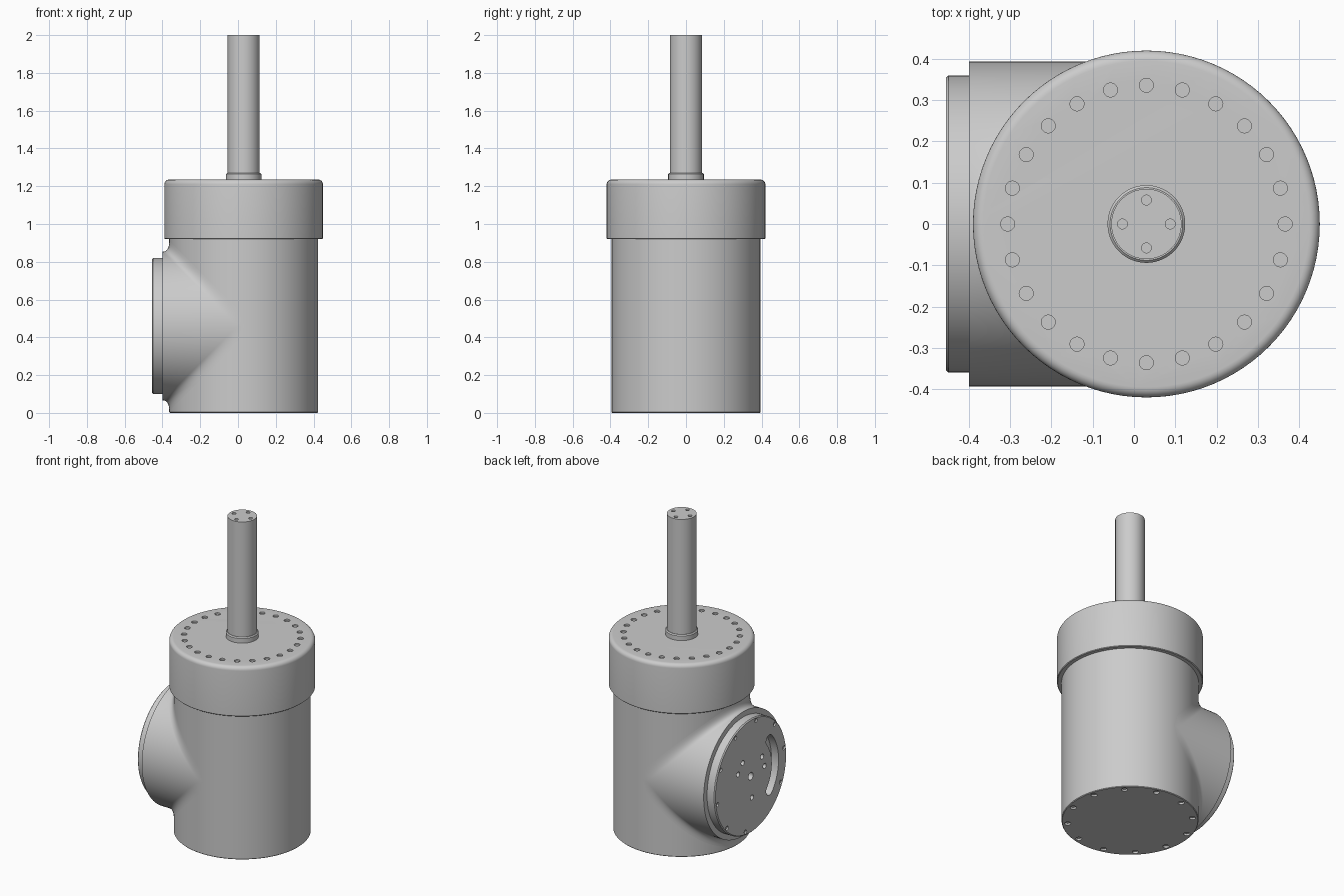
import bpy, bmesh, math
from mathutils import Matrix, Vector

if "Cube" in bpy.data.objects:
    bpy.data.objects.remove(bpy.data.objects["Cube"])

CX, R = 0.03, 0.394          # body axis and radius
PZ, PR = 0.46, 0.394         # side port axis height and radius
SEG = 96


def to_object(name, bm, smooth=True):
    bmesh.ops.recalc_face_normals(bm, faces=bm.faces)
    mesh = bpy.data.meshes.new(name)
    bm.to_mesh(mesh)
    bm.free()
    ob = bpy.data.objects.new(name, mesh)
    bpy.context.collection.objects.link(ob)
    if smooth:
        finish(ob)
    return ob


def finish(ob):
    bpy.ops.object.select_all(action='DESELECT')
    ob.select_set(True)
    bpy.context.view_layer.objects.active = ob
    bpy.ops.object.shade_smooth_by_angle(angle=math.radians(35))


def lathe(name, profile, matrix, smooth=True):
    """Solid of revolution about local z from (radius, height) points."""
    bm = bmesh.new()
    rings = [[bm.verts.new((r * math.cos(a), r * math.sin(a), h))
              for a in (2 * math.pi * i / SEG for i in range(SEG))]
             for r, h in profile]
    for lo, hi in zip(rings, rings[1:]):
        for i in range(SEG):
            j = (i + 1) % SEG
            bm.faces.new((lo[i], lo[j], hi[j], hi[i]))
    bm.faces.new(rings[0])
    bm.faces.new(rings[-1])
    bm.transform(matrix)
    return to_object(name, bm, smooth)


def add_pin(bm, x, y, r, z0, z1):
    bmesh.ops.create_cone(bm, cap_ends=True, segments=20, radius1=r, radius2=r,
                          depth=z1 - z0, matrix=Matrix.Translation((x, y, (z0 + z1) / 2)))


def circle(n, r, start=0.0):
    return [(r * math.cos(start + 2 * math.pi * i / n),
             r * math.sin(start + 2 * math.pi * i / n)) for i in range(n)]


def cut(ob, bm, matrix):
    """Subtract all pins in bm from ob, then smooth."""
    bm.transform(matrix)
    cutter = to_object(ob.name + "_cutter", bm, False)
    cutter.hide_render = True
    mod = ob.modifiers.new("holes", 'BOOLEAN')
    mod.operation, mod.solver, mod.object = 'DIFFERENCE', 'EXACT', cutter
    bpy.context.view_layer.objects.active = ob
    bpy.ops.object.modifier_apply(modifier=mod.name)
    bpy.data.objects.remove(cutter)
    finish(ob)


axis = Matrix.Translation((CX, 0, 0))

# Body with a ring of shallow bolt recesses underneath
body = lathe("body", [(R - .004, 0), (R, .004), (R, .93)], axis, False)
bm = bmesh.new()
for x, y in circle(12, 0.36, math.radians(15)):
    add_pin(bm, x, y, 0.018, -0.02, 0.012)
cut(body, bm, axis)

# Cap with rounded top edge and 24 bolt recesses
round_edge = [(0.42 - 0.025 + 0.025 * math.cos(t), 1.21 + 0.025 * math.sin(t))
              for t in (math.pi / 2 * i / 6 for i in range(7))]
cap = lathe("cap", [(0.416, 0.92), (0.42, 0.924)] + round_edge, axis, False)
bm = bmesh.new()
for x, y in circle(24, 0.336):
    add_pin(bm, x, y, 0.017, 1.225, 1.26)
cut(cap, bm, axis)

# Collar and stem, stem end with four small holes
lathe("collar", [(0.094, 1.22), (0.094, 1.264), (0.088, 1.27)], axis)
stem = lathe("stem", [(0.085, 1.22), (0.085, 2.0)], axis, False)
bm = bmesh.new()
for x, y in circle(4, 0.058):
    add_pin(bm, x, y, 0.012, 1.97, 2.02)
cut(stem, bm, axis)

# Side port: equal-diameter branch with a fillet running along the joint
bm = bmesh.new()
rows = []
for i in range(SEG):
    a = 2 * math.pi * i / SEG
    y, dz = PR * math.cos(a), PR * math.sin(a)
    joint = Vector((CX - math.sqrt(max(R * R - y * y, 0)), y, PZ + dz))
    start = joint - Vector((0.034, 0, 0))
    end = joint + Vector((0, 0, math.copysign(0.055, dz) if abs(dz) > 1e-4 else 0))
    pts = [Vector((-0.40, y, PZ + dz))]
    for k in range(9):
        t = k / 8
        pts.append(start * (1 - t) ** 2 + joint * 2 * t * (1 - t) + end * t * t)
    rows.append([bm.verts.new(p) for p in pts])
for i in range(SEG):
    p, q = rows[i], rows[(i + 1) % SEG]
    for k in range(len(p) - 1):
        bm.faces.new((p[k], q[k], q[k + 1], p[k + 1]))
bm.faces.new([r[0] for r in rows])
to_object("side_port", bm)

# Port cover: local z points to -x, local y to -y, local x to +z
face = Matrix(((0, 0, -1, 0), (0, -1, 0, 0), (1, 0, 0, PZ), (0, 0, 0, 1)))
cover = lathe("port_cover", [(0.36, 0.39), (0.36, 0.449), (0.354, 0.455)], face, False)
bm = bmesh.new()
add_pin(bm, 0, 0, 0.024, 0.415, 0.47)
for k in range(3):                                  # three pairs of holes
    for off in (-15, 15):
        a = math.radians(20 + 120 * k + off)
        add_pin(bm, 0.14 * math.sin(a), 0.14 * math.cos(a), 0.016, 0.415, 0.47)
for x, y in circle(10, 0.338, math.radians(9)):     # edge bolt recesses
    add_pin(bm, x, y, 0.013, 0.445, 0.47)
# Curved slot with rounded ends
outline = []
span, mid, half = math.radians(40), 0.245, 0.034
for i in range(17):
    a = -span + 2 * span * i / 16
    outline.append(((mid + half) * math.sin(a), (mid + half) * math.cos(a)))
for s, order in ((1, range(1, 8)), (-1, None)):
    if s < 0:
        for i in range(17):
            a = span - 2 * span * i / 16
            outline.append(((mid - half) * math.sin(a), (mid - half) * math.cos(a)))
    for i in range(1, 8):
        b = math.pi * i / 8
        r = mid + s * half * math.cos(b)
        tan = half * math.sin(b)
        a = s * span
        outline.append((r * math.sin(a) + s * tan * math.cos(a),
                        r * math.cos(a) - s * tan * math.sin(a)))
slot = bm.faces.new([bm.verts.new((x, y, 0.405)) for x, y in outline])
top = bmesh.ops.extrude_face_region(bm, geom=[slot], use_keep_orig=True)
bmesh.ops.translate(bm, vec=(0, 0, 0.065),
                    verts=[v for v in top["geom"] if isinstance(v, bmesh.types.BMVert)])
cut(cover, bm, face)
